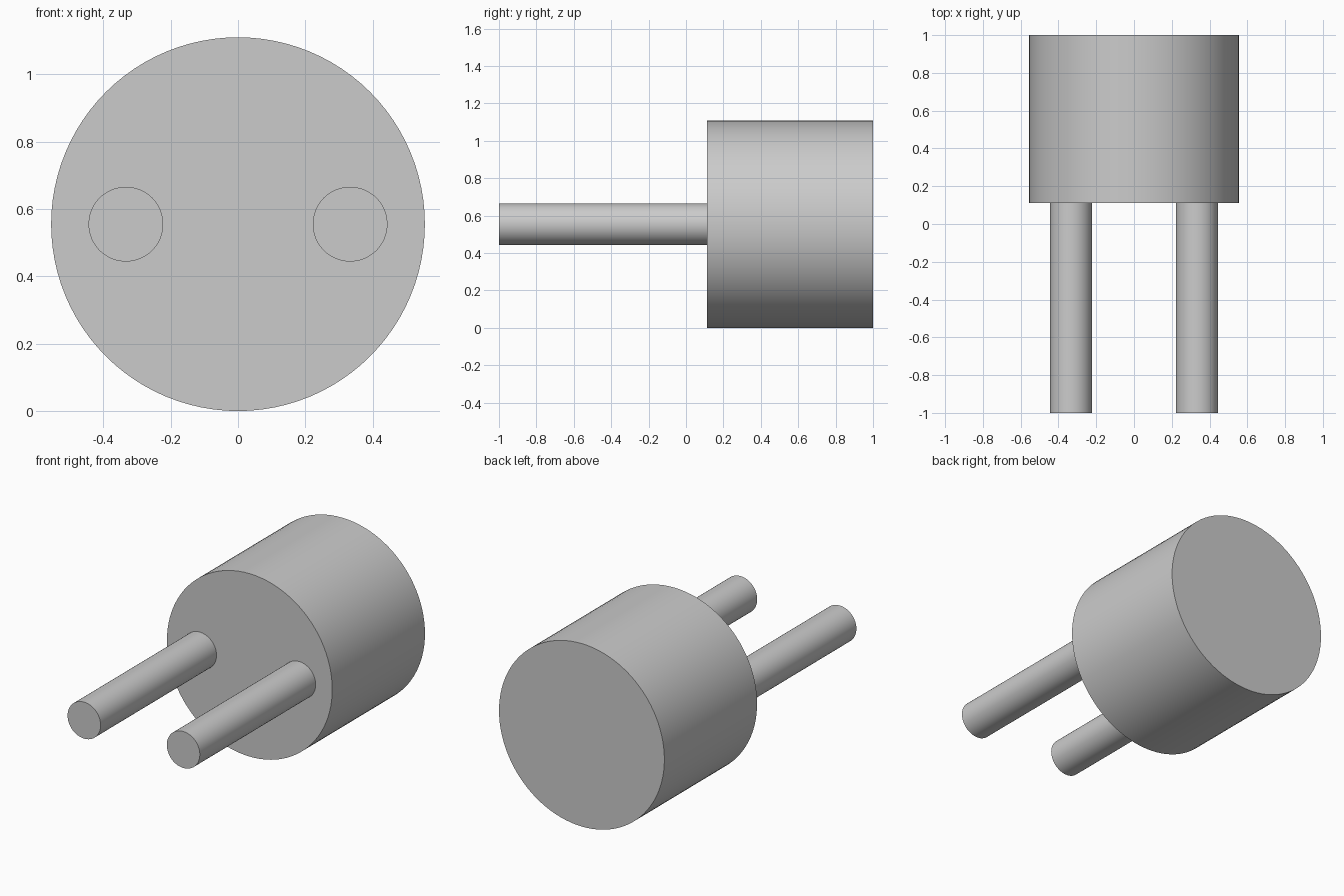
import bpy
import math

# Remove the default object
cube = bpy.data.objects.get("Cube")
if cube:
    bpy.data.objects.remove(cube, do_unlink=True)

# Single plain grey
GREY = (0.6, 0.6, 0.6, 1.0)
grey = bpy.data.materials.new("light_grey")
grey.use_nodes = True
grey.diffuse_color = GREY
grey.node_tree.nodes["Principled BSDF"].inputs["Base Color"].default_value = GREY

BODY_RADIUS = 0.555
PIN_RADIUS = 0.111
FACE_Y = 0.111   # front face of the body


def cylinder(name, radius, x, y_front, y_back, sides):
    """Smooth cylinder lying along y, level with the body axis."""
    bpy.ops.mesh.primitive_cylinder_add(
        vertices=sides, radius=radius, depth=y_back - y_front,
        location=(x, (y_front + y_back) / 2, BODY_RADIUS),
        rotation=(math.pi / 2, 0, 0))
    obj = bpy.context.object
    obj.name = name
    obj.data.materials.append(grey)
    bpy.ops.object.shade_smooth_by_angle(angle=math.radians(30))
    return obj


# Round body
cylinder("body", BODY_RADIUS, 0, FACE_Y, 1, 96)

# Two pins, set slightly into the body
for side, sign in (("left", 1), ("right", -1)):
    cylinder(side + "_pin", PIN_RADIUS, sign * 0.333, -1, FACE_Y + 0.02, 48)
